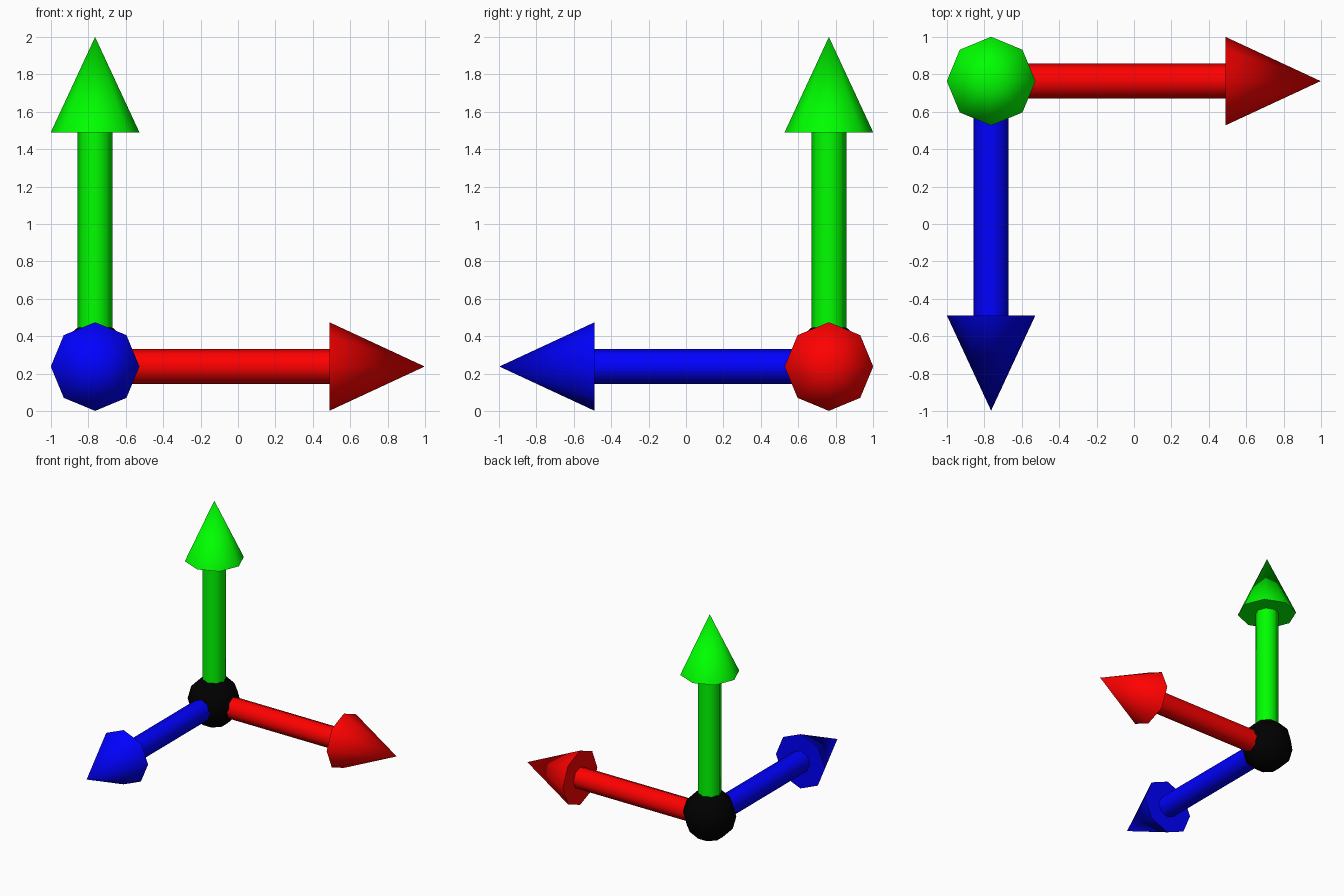
import bpy, math
from mathutils import Vector

if "Cube" in bpy.data.objects:
    bpy.data.objects.remove(bpy.data.objects["Cube"])

ORIGIN = Vector((-0.764, 0.764, 0.238))
HEAD_START, TIP = 1.252, 1.762


def material(name, rgb):
    m = bpy.data.materials.new(name)
    m.diffuse_color = (*rgb, 1)
    m.use_nodes = True
    m.node_tree.nodes["Principled BSDF"].inputs["Base Color"].default_value = m.diffuse_color
    return m


def finish(name, mat):
    ob = bpy.context.object
    ob.name = name
    ob.data.materials.append(mat)
    bpy.ops.object.shade_smooth_by_angle(angle=math.radians(60))
    return ob


def arrow(name, rgb, direction, rot):
    mat = material(name + "_paint", rgb)
    d = Vector(direction)
    # shaft, rooted inside the hub
    bpy.ops.mesh.primitive_cylinder_add(vertices=8, radius=0.093, depth=HEAD_START,
                                        location=ORIGIN + d * HEAD_START / 2, rotation=rot)
    finish(name + "_shaft", mat)
    # eight-sided pointed head
    bpy.ops.mesh.primitive_cone_add(vertices=8, radius1=0.237, radius2=0, depth=TIP - HEAD_START,
                                    location=ORIGIN + d * (HEAD_START + TIP) / 2, rotation=rot)
    finish(name + "_head", mat)


# three perpendicular arrows
q = math.pi / 2
arrow("right_arrow", (1, 0, 0), (1, 0, 0), (0, q, 0))
arrow("up_arrow", (0, 1, 0), (0, 0, 1), (0, 0, 0))
arrow("front_arrow", (0, 0, 1), (0, -1, 0), (q, 0, 0))

# low-poly black hub where the arrows meet
bpy.ops.mesh.primitive_uv_sphere_add(segments=8, ring_count=6, radius=0.216,
                                     location=ORIGIN + Vector((0, 0, 0.017)),
                                     rotation=(0, 0, math.pi / 8))
finish("hub", material("hub_paint", (0, 0, 0)))
